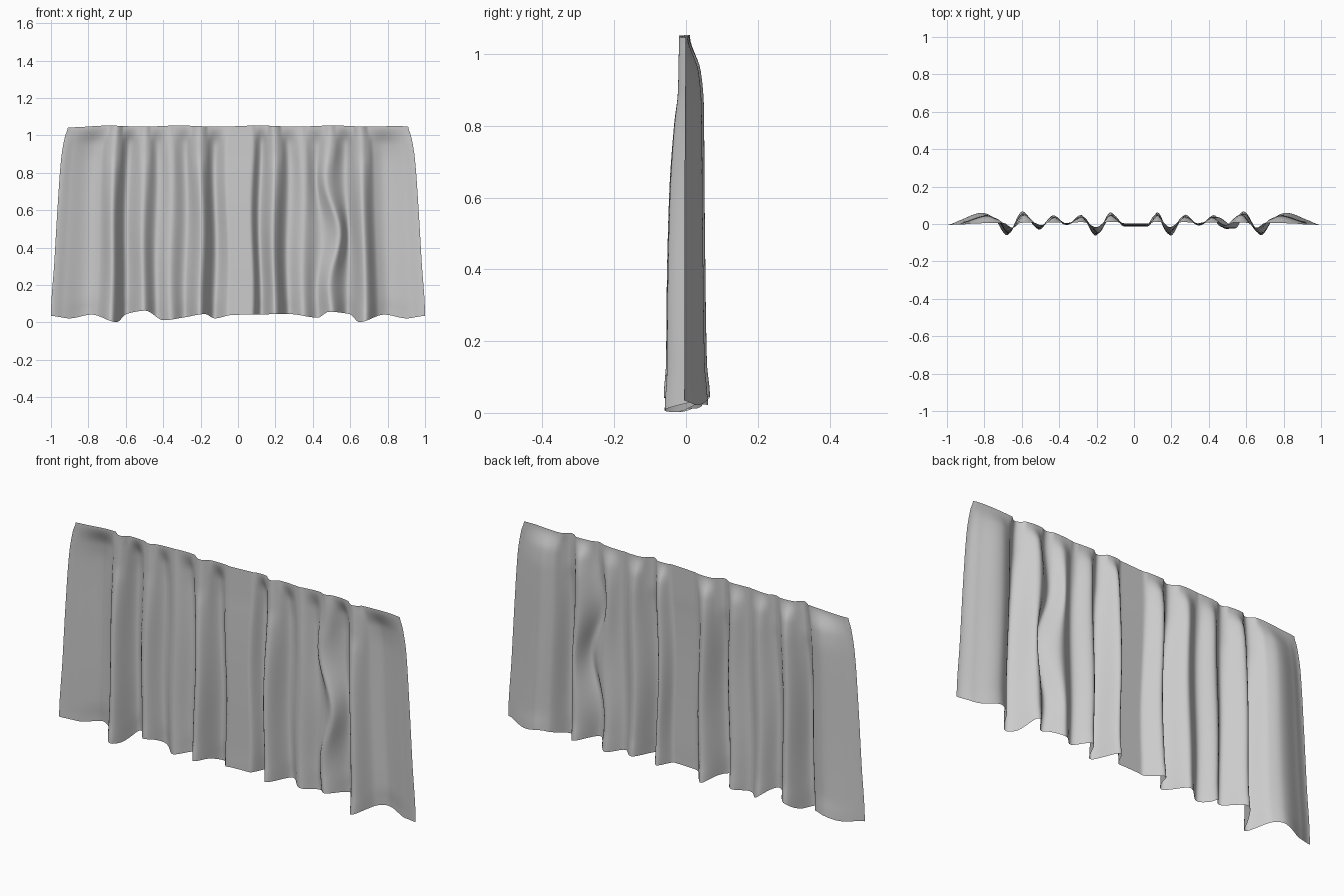
import bpy, bmesh, math

# Fold depth along the width (x, y); back is +y
FOLDS = [(-1, -0.005), (-0.93, 0.02), (-0.81, 0.06), (-0.75, 0.035), (-0.68, -0.06),
         (-0.60, 0.067), (-0.51, -0.03), (-0.435, 0.047), (-0.36, -0.005), (-0.28, 0.048),
         (-0.20, -0.062), (-0.12, 0.062), (-0.05, -0.013), (0.07, -0.013), (0.12, 0.062),
         (0.19, -0.062), (0.27, 0.05), (0.35, -0.008), (0.43, 0.047), (0.505, -0.028),
         (0.59, 0.067), (0.68, -0.06), (0.75, 0.035), (0.81, 0.06), (0.93, 0.02), (1, -0.005)]
# Hem height along the width (x, z)
HEM = [(-1, 0.035), (-0.9, 0.022), (-0.78, 0.042), (-0.65, 0.002), (-0.6, 0.045), (-0.5, 0.063),
       (-0.4, 0.012), (-0.28, 0.028), (-0.17, 0.045), (-0.12, 0.022), (-0.03, 0.04), (0.1, 0.043),
       (0.27, 0.045), (0.43, 0.026), (0.49, 0.057), (0.6, 0.045), (0.65, 0.002),
       (0.78, 0.042), (0.9, 0.022), (1, 0.035)]
# Fold strength by height, for front and back folds, and side taper
FRONT = [(0, 1.0), (0.1, 0.9), (0.3, 0.87), (0.6, 0.77), (0.8, 0.58), (0.9, 0.42), (1.05, 0.4)]
BACK = [(0, 1.0), (0.1, 0.87), (0.5, 0.78), (0.85, 0.7), (0.95, 0.55), (1.05, 0.05)]
TAPER = [(0, 0), (0.3, 0.018), (0.6, 0.035), (0.88, 0.055), (1.0, 0.075), (1.05, 0.09)]


def curve(pts, x):
    """Smooth interpolation through points (cubic Hermite, limited slopes)."""
    def slope(i):
        if i == 0 or i == len(pts) - 1:
            return 0.0
        a = (pts[i][1] - pts[i-1][1]) / (pts[i][0] - pts[i-1][0])
        b = (pts[i+1][1] - pts[i][1]) / (pts[i+1][0] - pts[i][0])
        return 2 * a * b / (a + b) if a * b > 0 else 0.0
    x = min(max(x, pts[0][0]), pts[-1][0])
    i = next(k for k in range(len(pts) - 1) if x <= pts[k+1][0])
    (x0, y0), (x1, y1) = pts[i], pts[i+1]
    h = x1 - x0
    t = (x - x0) / h
    return (y0 * (2*t**3 - 3*t*t + 1) + y1 * (3*t*t - 2*t**3)
            + h * slope(i) * (t**3 - 2*t*t + t) + h * slope(i+1) * (t**3 - t*t))


def cloth_point(u, v):
    hem = curve(HEM, u)
    top = 1.05 + 0.003 * math.sin(u * 15) - 0.005 * abs(u) ** 8
    z = hem + (top - hem) * v
    h = 1.05 * v
    fold = curve(FOLDS, u)
    y = fold * curve(FRONT if fold < 0 else BACK, h)
    y += 0.008 * max(0, (h - 0.3) / 0.75) ** 2 * (1 - u * u)
    x = u - math.copysign(curve(TAPER, h) * abs(u) ** 3, u)
    # gentle sideways drift of the folds, and one kinked fold on the right
    x += 0.006 * math.sin(7 * h + 9 * u) * (1 - u * u)
    x += 0.035 * math.exp(-((u - 0.5) / 0.07) ** 2) * math.sin(9 * (h - 0.95)) * math.sin(math.pi * v)
    return x, y, z


# Hanging cloth: a grid shaped by the fold curves
NU, NV = 260, 48
bm = bmesh.new()
rows = [[bm.verts.new(cloth_point(-1 + 2 * i / NU, 1 - (1 - j / NV) ** 1.3)) for i in range(NU + 1)]
        for j in range(NV + 1)]
for j in range(NV):
    for i in range(NU):
        f = bm.faces.new((rows[j][i], rows[j][i+1], rows[j+1][i+1], rows[j+1][i]))
        f.smooth = True
mesh = bpy.data.meshes.new("curtain")
bm.to_mesh(mesh)
bm.free()
curtain = bpy.data.objects.new("curtain", mesh)
bpy.context.collection.objects.link(curtain)
